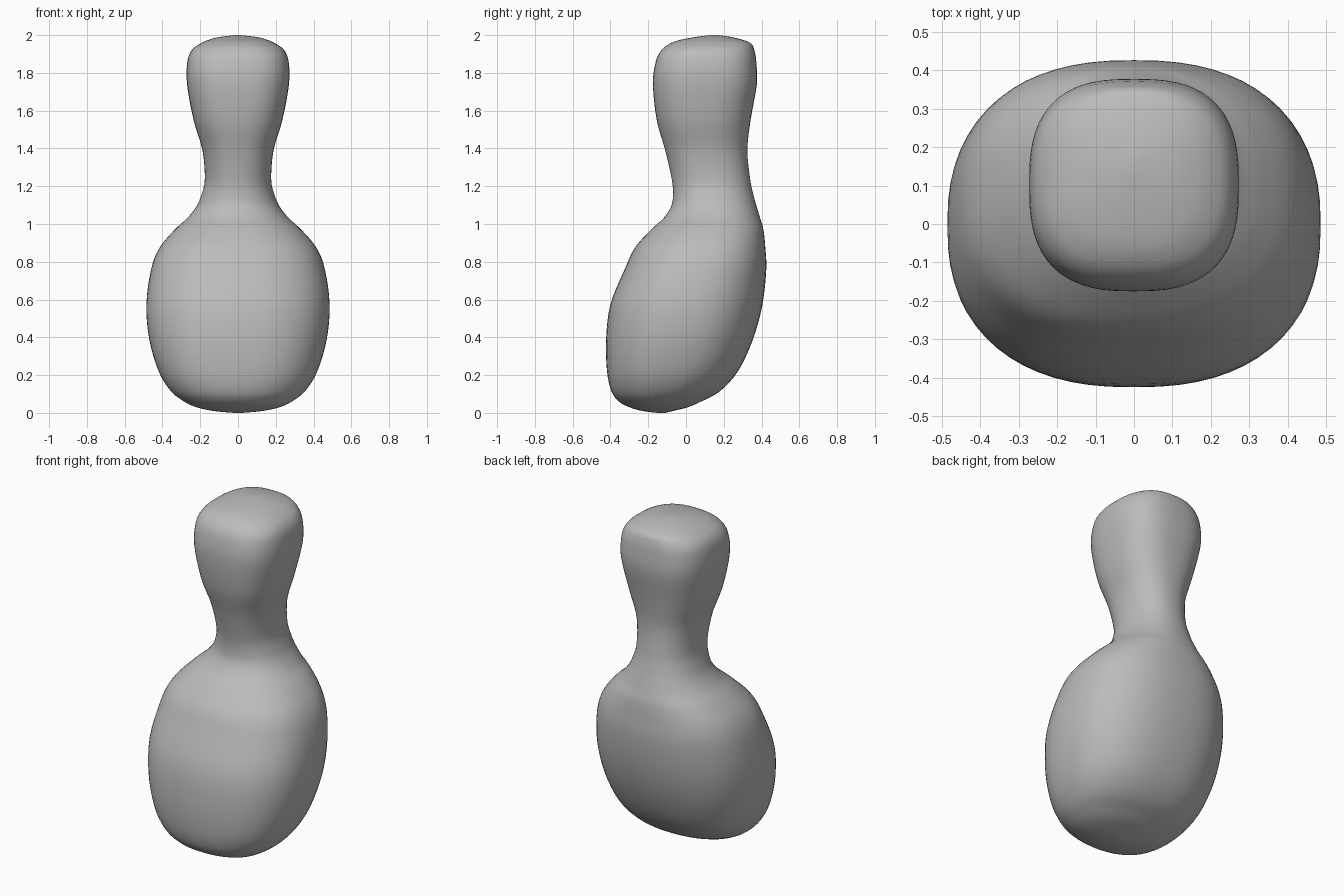
import bpy, bmesh, math

if "Cube" in bpy.data.objects:
    bpy.data.objects.remove(bpy.data.objects["Cube"])

SEG, SUB = 64, 4

# Cross-sections going up: height, half width, front y, back y, squareness
SECTIONS = [
    (0.0, .02, -.15, -.11, 2.1), (.01, .13, -.23, -.07, 2.1),
    (.03, .22, -.30, .01, 2.2), (.06, .285, -.355, .08, 2.2),
    (.115, .355, -.395, .18, 2.3), (.22, .42, -.418, .275, 2.4),
    (.39, .47, -.423, .355, 2.4), (.575, .485, -.40, .405, 2.4),
    (.76, .46, -.325, .425, 2.4), (.875, .415, -.27, .42, 2.4),
    (.97, .335, -.185, .41, 2.3), (1.03, .27, -.12, .393, 2.2),
    (1.09, .222, -.08, .375, 2.2), (1.15, .195, -.069, .358, 2.2),
    (1.235, .176, -.075, .34, 2.2), (1.39, .188, -.11, .325, 2.3),
    (1.55, .235, -.155, .342, 2.5), (1.74, .27, -.175, .375, 2.7),
    (1.86, .268, -.16, .372, 2.7), (1.92, .245, -.13, .362, 2.6),
    (1.955, .20, -.085, .345, 2.5), (1.975, .155, -.03, .30, 2.4),
    (1.99, .10, .05, .24, 2.2), (2.0, .01, .13, .17, 2.1),
]


def smooth_sections(rows):
    """Catmull-Rom curve through the sections."""
    out = []
    for i in range(len(rows) - 1):
        p0, p1 = rows[max(i - 1, 0)], rows[i]
        p2, p3 = rows[i + 1], rows[min(i + 2, len(rows) - 1)]
        for s in range(SUB):
            t = s / SUB
            out.append([.5 * (2 * b + (c - a) * t + (2 * a - 5 * b + 4 * c - d) * t * t
                              + (3 * b - a - 3 * c + d) * t ** 3)
                        for a, b, c, d in zip(p0, p1, p2, p3)])
    return out + [rows[-1]]


def rounded(v, n):
    return math.copysign(abs(v) ** (2 / n), v)


# Body, neck and head as one lofted skin
bm = bmesh.new()
rings = []
for z, w, front, back, n in smooth_sections(SECTIONS):
    mid, depth = (front + back) / 2, (back - front) / 2
    ring = []
    for k in range(SEG):
        a = 2 * math.pi * k / SEG
        ring.append(bm.verts.new((w * rounded(math.cos(a), n),
                                  mid + depth * rounded(math.sin(a), n),
                                  min(max(z, 0), 2))))
    rings.append(ring)
for lo, hi in zip(rings, rings[1:]):
    for k in range(SEG):
        j = (k + 1) % SEG
        bm.faces.new((lo[k], lo[j], hi[j], hi[k]))
bm.faces.new(rings[0][::-1])
bm.faces.new(rings[-1])
for f in bm.faces:
    f.smooth = True
mesh = bpy.data.meshes.new("figure_body")
bm.to_mesh(mesh)
bm.free()
body = bpy.data.objects.new("figure_body", mesh)
bpy.context.collection.objects.link(body)

# Plain grey finish
grey = bpy.data.materials.new("plain grey")
grey.diffuse_color = (.5, .5, .5, 1)
grey.use_nodes = True
grey.node_tree.nodes["Principled BSDF"].inputs["Base Color"].default_value = grey.diffuse_color
mesh.materials.append(grey)
